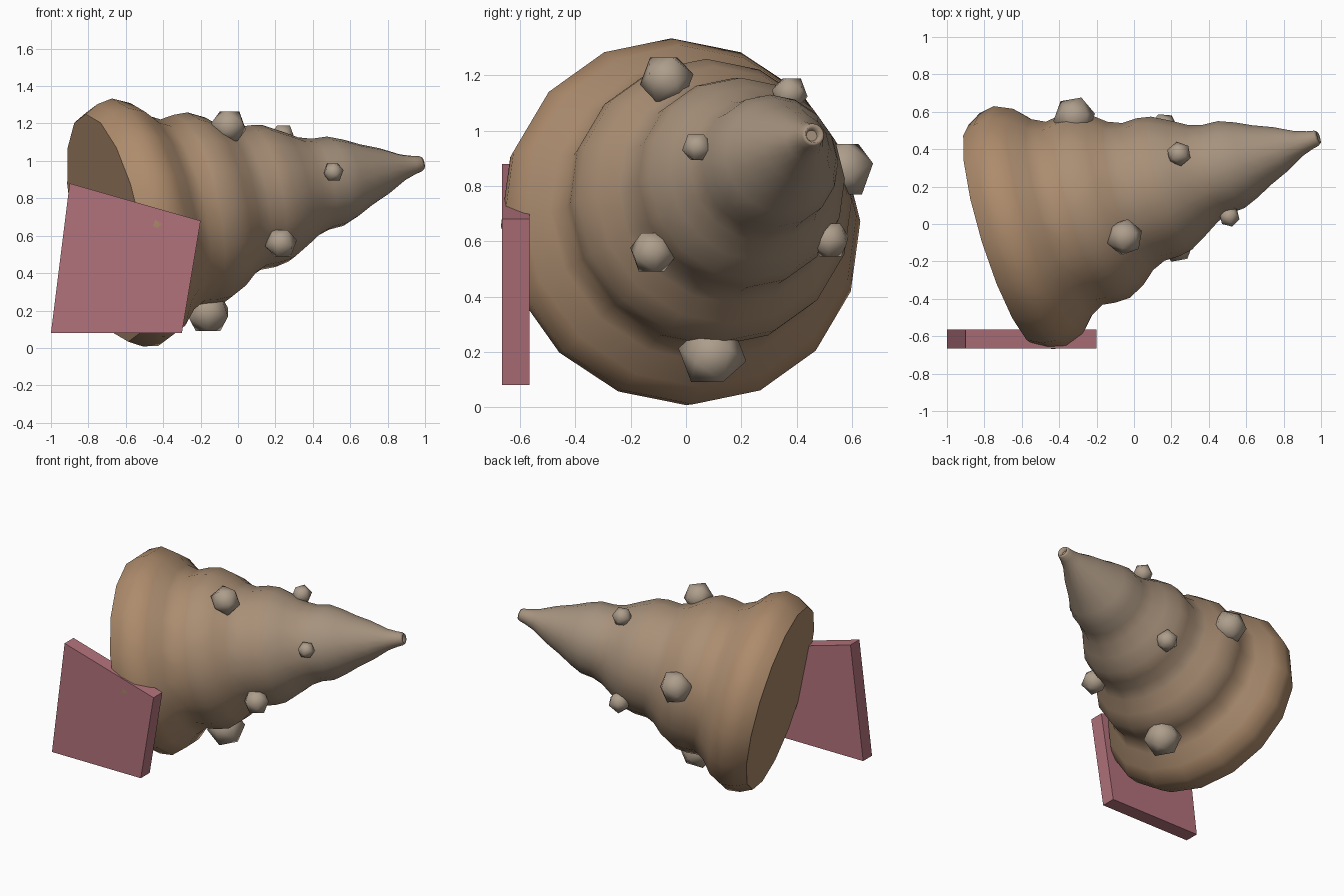
import bpy, bmesh, math
from mathutils import Vector, Matrix

if "Cube" in bpy.data.objects:
    bpy.data.objects.remove(bpy.data.objects["Cube"])


def material(name, rgb):
    m = bpy.data.materials.new(name)
    m.diffuse_color = (*rgb, 1)
    m.use_nodes = True
    m.node_tree.nodes["Principled BSDF"].inputs["Base Color"].default_value = m.diffuse_color
    return m


def finish(name, bm, mats):
    bmesh.ops.recalc_face_normals(bm, faces=bm.faces)
    me = bpy.data.meshes.new(name)
    bm.to_mesh(me)
    bm.free()
    for m in mats:
        me.materials.append(m)
    ob = bpy.data.objects.new(name, me)
    bpy.context.collection.objects.link(ob)
    return ob


# Ribbed shell: 16-sided rings along a straight tilted axis, (axis x, radius)
PROFILE = [(-.70, .62), (-.63, .66), (-.55, .674), (-.46, .63), (-.39, .55),
           (-.32, .512), (-.25, .522), (-.175, .52), (-.09, .475), (-.02, .415),
           (.05, .385), (.13, .386), (.20, .372), (.29, .32), (.37, .27),
           (.44, .248), (.52, .243), (.60, .21), (.68, .168), (.78, .125),
           (.88, .07), (.94, .05), (.975, .042), (.988, .032), (.96, .02)]
SIDES = 16
axis = Vector((1, .31, .205)).normalized()
up = (Vector((0, 0, 1)) - axis * axis.z).normalized()
side = axis.cross(up)

# Colour fades from tan at the mouth to grey-brown at the tip
BANDS = 6
tan, grey = Vector((.42, .26, .15)), Vector((.38, .29, .21))
shell_mats = [material(f"shell_{i}", tan.lerp(grey, i / (BANDS - 1))) for i in range(BANDS)]

bm = bmesh.new()
rings = []
for x, r in PROFILE:
    centre = Vector((x, -.02 + .31 * (x + .57), .665 + .205 * (x + .585)))
    rings.append([bm.verts.new(centre + r * (math.cos(a) * up + math.sin(a) * side))
                  for a in (2 * math.pi * k / SIDES for k in range(SIDES))])
for i, (lo, hi) in enumerate(zip(rings, rings[1:])):
    for k in range(SIDES):
        j = (k + 1) % SIDES
        f = bm.faces.new((lo[k], lo[j], hi[j], hi[k]))
        f.smooth = True
        t = (PROFILE[i][0] + .70) / 1.3
        f.material_index = max(0, min(BANDS - 1, int(t * BANDS)))
bm.faces.new(rings[0])
bm.faces.new(rings[-1]).material_index = BANDS - 1
finish("shell", bm, shell_mats)

# Knobs: low-poly balls with a flat face turned up and down, (centre, radius, spin)
KNOBS = [((-.05, -.07, 1.185), .10, 20), ((.23, -.12, .56), .088, 70),
         ((.51, .04, .94), .057, 45), ((-.16, .095, .19), .125, 90),
         ((-.32, .57, .86), .115, 10), ((.24, .375, 1.135), .067, 100),
         ((.16, .52, .605), .075, 55)]
knob_mat = material("knob", (.42, .34, .26))
for n, (pos, r, spin) in enumerate(KNOBS):
    bm = bmesh.new()
    m = (Matrix.Translation(pos) @ Matrix.Rotation(math.radians(spin), 4, 'Z')
         @ Matrix.Rotation(math.radians(37.38), 4, 'Y'))
    bmesh.ops.create_icosphere(bm, subdivisions=1, radius=r, matrix=m)
    for f in bm.faces:
        f.smooth = True
    finish(f"knob_{n + 1}", bm, [knob_mat])

# Slanted plate at the mouth of the shell
bm = bmesh.new()
outline = [(-1, .08), (-.30, .08), (-.20, .68), (-.90, .88)]
face = bm.faces.new([bm.verts.new((x, -.665, z)) for x, z in outline])
ext = bmesh.ops.extrude_face_region(bm, geom=[face], use_keep_orig=True)
bmesh.ops.translate(bm, vec=(0, .10, 0),
                    verts=[g for g in ext["geom"] if isinstance(g, bmesh.types.BMVert)])
finish("plate", bm, [material("plate", (.45, .17, .20))])
